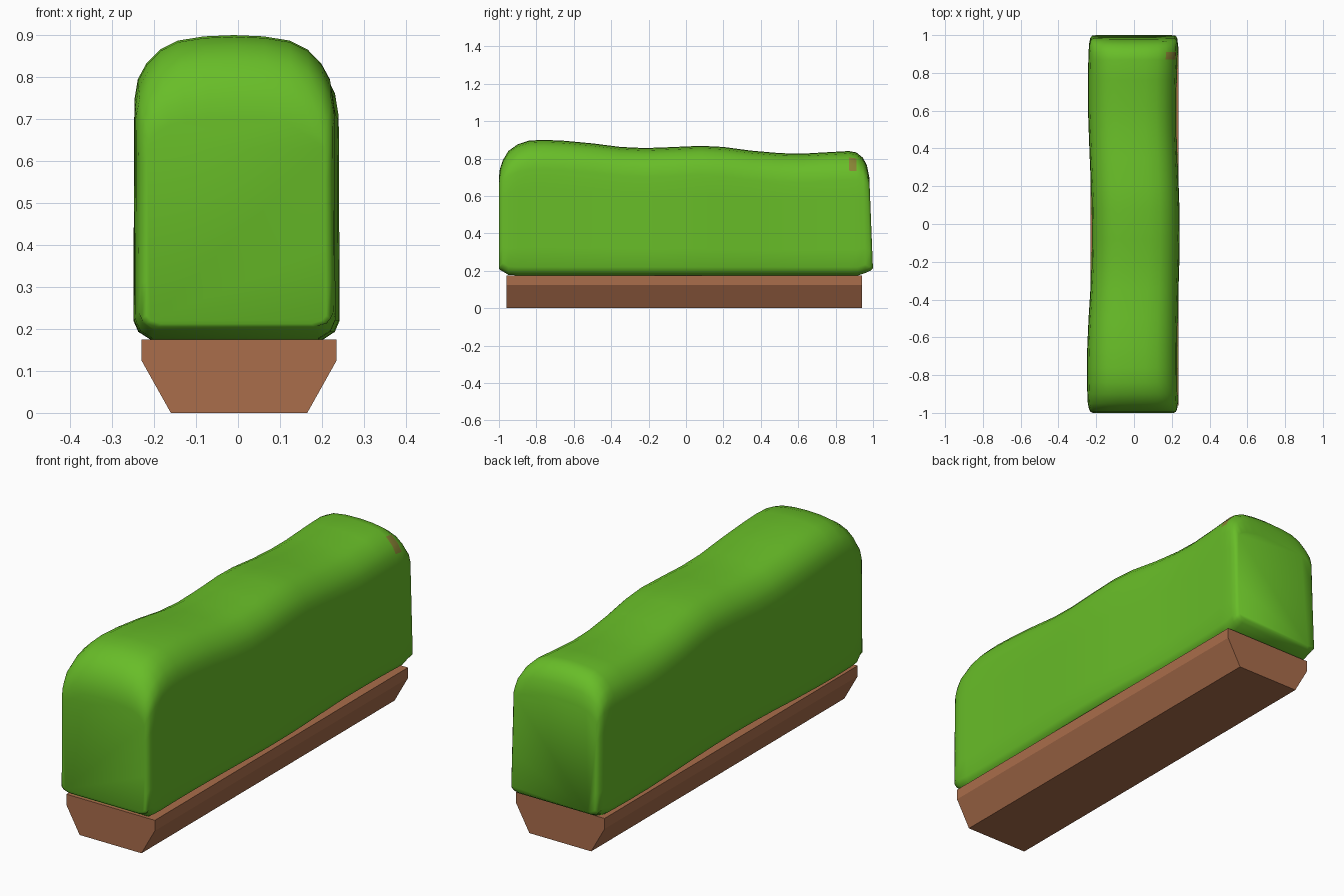
import bpy, bmesh, math


def material(name, rgb):
    m = bpy.data.materials.new(name)
    m.diffuse_color = (*rgb, 1)
    return m


leaf = material("leaf_green", (0.138, 0.51, 0.021))
clay = material("clay_brown", (0.40, 0.153, 0.07))
dry = material("dry_leaf", (0.25, 0.23, 0.035))


def loft(name, rings, mats):
    """Skin a list of closed rings and cap both ends."""
    bm = bmesh.new()
    vs = [[bm.verts.new(p) for p in r] for r in rings]
    n = len(vs[0])
    for a, b in zip(vs, vs[1:]):
        for i in range(n):
            j = (i + 1) % n
            bm.faces.new((a[i], a[j], b[j], b[i]))
    bm.faces.new(vs[0])
    bm.faces.new(vs[-1])
    bmesh.ops.recalc_face_normals(bm, faces=bm.faces[:])
    me = bpy.data.meshes.new(name)
    bm.to_mesh(me)
    bm.free()
    ob = bpy.data.objects.new(name, me)
    bpy.context.collection.objects.link(ob)
    for m in mats:
        me.materials.append(m)
    return ob


# Planter trough: one tapered profile along y
trough = [(-0.16, 0), (0.165, 0), (0.235, 0.125), (0.235, 0.175),
          (-0.23, 0.175), (-0.23, 0.125)]
loft("planter_trough", [[(x, y, z) for x, z in trough] for y in (-0.96, 0.94)], [clay])

# Hedge stations: y, top height, half width, bottom height, shoulder size, backward flare
stations = [
    (-1.0, 0.70, 0.212, 0.212, 0.45, 0), (-0.995, 0.745, 0.223, 0.205, 0.55, 0),
    (-0.98, 0.79, 0.231, 0.197, 0.7, 0), (-0.95, 0.84, 0.236, 0.178, 0.85, 0),
    (-0.90, 0.876, 0.237, 0.175, 0.95, 0), (-0.84, 0.896, 0.237, 0.175, 1, 0),
    (-0.76, 0.90, 0.237, 0.175, 1, 0), (-0.65, 0.895, 0.236, 0.175, 1, 0),
    (-0.5, 0.881, 0.234, 0.175, 1, 0), (-0.35, 0.862, 0.231, 0.175, 1, 0),
    (-0.22, 0.856, 0.230, 0.175, 1, 0), (-0.08, 0.861, 0.230, 0.175, 1, 0),
    (0.08, 0.868, 0.230, 0.175, 1, 0), (0.2, 0.862, 0.230, 0.175, 1, 0),
    (0.35, 0.842, 0.230, 0.175, 1, 0), (0.5, 0.829, 0.230, 0.175, 1, 0),
    (0.62, 0.826, 0.232, 0.175, 1, 0), (0.76, 0.834, 0.233, 0.175, 1, 0),
    (0.87, 0.84, 0.234, 0.175, 1, 0.002), (0.91, 0.833, 0.234, 0.175, 0.95, 0.006),
    (0.945, 0.805, 0.232, 0.188, 0.8, 0.012), (0.967, 0.765, 0.228, 0.20, 0.65, 0.016),
    (0.98, 0.70, 0.217, 0.212, 0.45, 0.02)]
# Rounded shoulder: fraction of half width, drop below the top
shoulder = [(1.0, 0.155), (0.965, 0.105), (0.88, 0.068), (0.74, 0.034),
            (0.56, 0.013), (0.3, 0.003)]


def hedge_ring(y, top, w, bot, k, flare):
    cx = -0.010 * math.cos((y + 0.05) * math.pi / 0.7 + math.pi)   # gentle sideways wave
    sh = top - 0.155 * k
    low = bot + (0.045 if bot < 0.2 else 0.02)
    half = [(0.84, bot), (0.96, bot + (low - bot) * 0.4), (1.01, low)]
    half += [(1.01 - 0.01 * t, low + (sh - low) * t) for t in (0.2, 0.4, 0.6, 0.8)]
    half += [(f, top - d * k) for f, d in shoulder]
    pts = half + [(0, top)] + [(-f, z) for f, z in reversed(half)]
    return [(cx + f * w, y + flare * max(0, top - z) / 0.5, z) for f, z in pts]


hedge = loft("hedge", [hedge_ring(*s) for s in stations], [leaf, dry])

# Small dry patch on the rear right shoulder
for p in hedge.data.polygons:
    c = p.center
    if 0.86 < c.y < 0.92 and 0.72 < c.z < 0.82 and c.x > 0.15:
        p.material_index = 1

# Smooth foliage
bpy.context.view_layer.objects.active = hedge
hedge.select_set(True)
bpy.ops.object.shade_smooth_by_angle(angle=math.radians(60))
